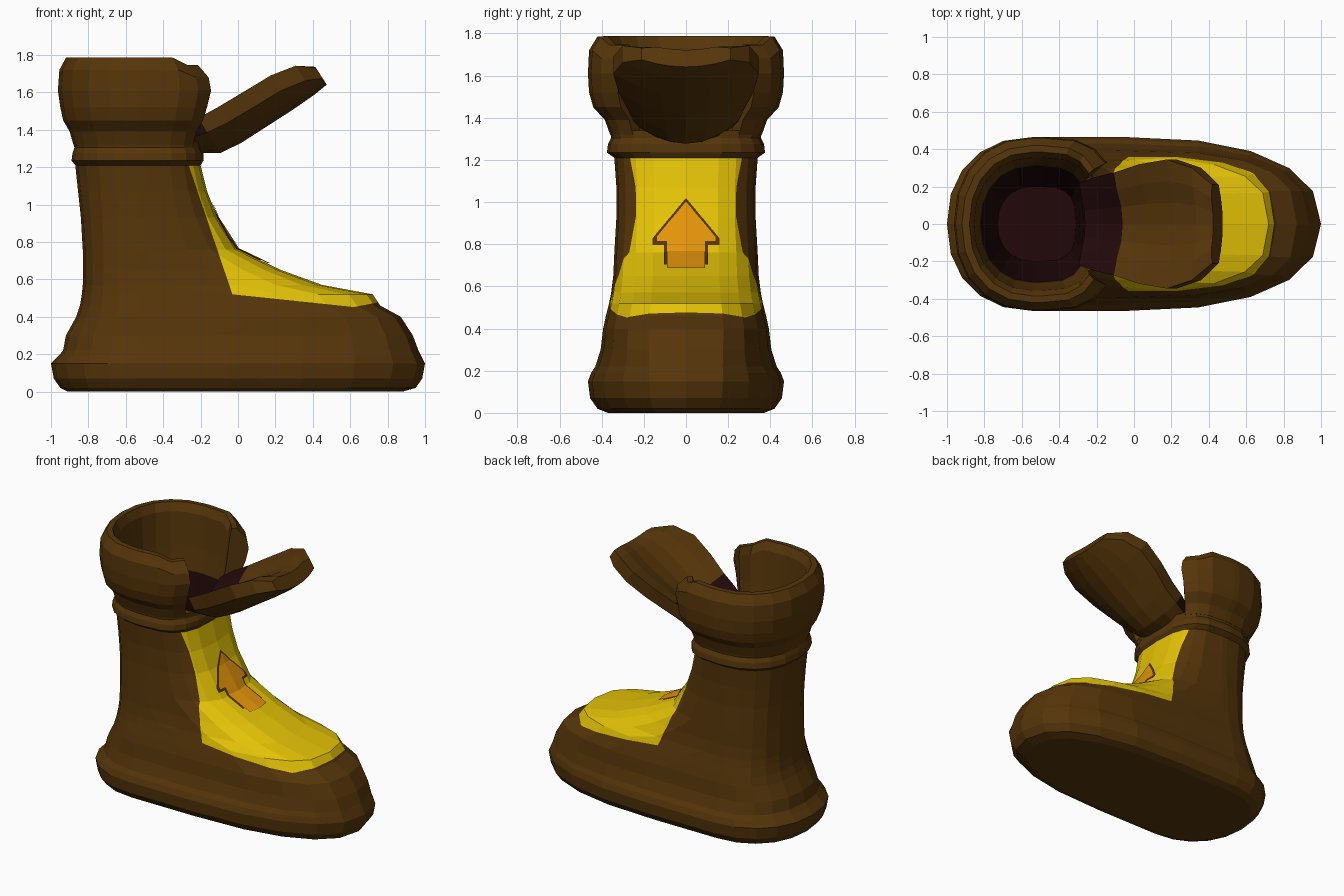
import bpy, bmesh, math
from mathutils import Vector
from mathutils.bvhtree import BVHTree

if "Cube" in bpy.data.objects:
    bpy.data.objects.remove(bpy.data.objects["Cube"])


def material(name, rgb):
    m = bpy.data.materials.new(name)
    m.diffuse_color = (*rgb, 1)
    m.use_nodes = True
    m.node_tree.nodes["Principled BSDF"].inputs["Base Color"].default_value = m.diffuse_color
    return m


BROWN = material("brown leather", (0.092, 0.036, 0.003))
YELLOW = material("yellow panel", (0.77, 0.54, 0.002))
ORANGE = material("orange arrow", (0.77, 0.295, 0.003))
MAROON = material("dark maroon lining", (0.015, 0.0025, 0.003))


def finish(bm, name, mats):
    me = bpy.data.meshes.new(name)
    bm.to_mesh(me)
    bm.free()
    for m in mats:
        me.materials.append(m)
    ob = bpy.data.objects.new(name, me)
    bpy.context.collection.objects.link(ob)
    return ob


def loft(bm, rings, index_rule=lambda i: 0):
    """Bridge closed rings of equal size and cap both ends."""
    rows = [[bm.verts.new(p) for p in r] for r in rings]
    n = len(rows[0])
    for i in range(len(rows) - 1):
        a, b = rows[i], rows[i + 1]
        for j in range(n):
            k = (j + 1) % n
            bm.faces.new((a[j], a[k], b[k], b[j])).material_index = index_rule(i)
    bm.faces.new(rows[0][::-1])
    bm.faces.new(rows[-1]).material_index = index_rule(len(rows) - 1)
    bmesh.ops.recalc_face_normals(bm, faces=bm.faces[:])


def bisect(bm, co, no):
    bmesh.ops.bisect_plane(bm, geom=bm.verts[:] + bm.edges[:] + bm.faces[:],
                           plane_co=co, plane_no=no)


def ring(z, xb, xf, w, c=-0.5, e=3.0, heel=-0.54):
    """Horizontal outline: squarish front quarter, rounder heel quarter, mirrored."""
    half = []
    for i in range(6):
        t = math.radians(18 * i)
        k = 2 / e
        half.append((c + (xf - c) * max(0, math.cos(t)) ** k, w * math.sin(t) ** k))
    for i in range(6):
        t = math.radians(18 * i)
        k = 2 / 2.2
        half.append((heel - (heel - xb) * math.sin(t) ** k, w * max(0, math.cos(t)) ** k))
    half[-1] = (xb, 0)
    pts = half + [(x, -y) for x, y in half[-2:0:-1]]
    return [Vector((x, y, z)) for x, y in pts]


# Boot body: sole, foot, shaft and ankle ridge, then down the inside
outer = [
    (0.0, -0.91, 0.88, 0.37, -0.05, 2.4), (0.02, -0.95, 0.95, 0.42, -0.05, 2.4),
    (0.07, -0.985, 0.985, 0.455, -0.05, 2.4), (0.15, -1.0, 1.0, 0.465, -0.05, 2.4),
    (0.19, -0.96, 0.98, 0.45, -0.05, 2.5), (0.22, -0.935, 0.965, 0.43, -0.07, 2.6),
    (0.30, -0.92, 0.935, 0.405, -0.1, 2.8), (0.40, -0.865, 0.87, 0.393, -0.12),
    (0.46, -0.845, 0.76, 0.38, -0.18), (0.52, -0.835, 0.72, 0.365, -0.25),
    (0.57, -0.83, 0.45, 0.355, -0.38), (0.65, -0.83, 0.23, 0.345, -0.45),
    (0.76, -0.83, 0.0, 0.34), (0.93, -0.84, -0.11, 0.33), (1.07, -0.855, -0.165, 0.33),
    (1.21, -0.87, -0.2, 0.34), (1.235, -0.89, -0.185, 0.375), (1.275, -0.885, -0.185, 0.37),
    (1.305, -0.875, -0.2, 0.355), (1.34, -0.885, -0.2, 0.362),
]
inner = [(1.34, -0.82, -0.25, 0.31), (1.2, -0.80, -0.27, 0.29),
         (0.9, -0.77, -0.29, 0.25), (0.5, -0.73, -0.31, 0.2)]
bm = bmesh.new()
loft(bm, [ring(*r) for r in outer + inner], lambda i: 3 if i >= len(outer) else 0)

# Yellow instep panel: cut along slanted lines, colour what lies in front and above
cuts = [((-0.25, 1.17), (-0.03, 0.52)), ((-0.03, 0.52), (0.62, 0.452)),
        ((0.62, 0.452), (0.74, 0.475))]
planes = []
for (x0, z0), (x1, z1) in cuts:
    co, no = Vector((x0, 0, z0)), Vector((z0 - z1, 0, x1 - x0)).normalized()
    planes.append((co, no))
    bisect(bm, co, no)
for f in bm.faces:
    m = f.calc_center_median()
    if f.material_index == 0 and 0.4 < m.z < 1.21 and all((m - co).dot(no) > 0 for co, no in planes):
        f.material_index = 1
surface = BVHTree.FromBMesh(bm)
finish(bm, "boot_body", [BROWN, YELLOW, ORANGE, MAROON])


# Arrow on the instep: head and stem as thin plates laid on the surface
def plate(name, tip, wing, wing_z, head_z, stem, base_z, lift, mat):
    bm = bmesh.new()
    shapes = [[(0, tip), (-wing, wing_z), (-wing, head_z), (wing, head_z), (wing, wing_z)],
              [(-stem, head_z), (-stem, base_z), (stem, base_z), (stem, head_z)]]
    for pts in shapes:
        bm.faces.new([bm.verts.new((0, y, z)) for y, z in pts]).normal_update()
    for z in (0.72, 0.76, 0.80, 0.85, 0.93):
        bisect(bm, (0, 0, z), (0, 0, 1))
    for y in (-0.08, 0, 0.08):
        bisect(bm, (0, y, 0), (0, 1, 0))
    for v in bm.verts:
        hit, normal, _, _ = surface.ray_cast(Vector((2, v.co.y, v.co.z)), Vector((-1, 0, 0)))
        if hit:
            v.co = hit + Vector((normal.x, 0, normal.z)) * lift
    for f in bm.faces:
        f.normal_update()
        if f.normal.x < 0:
            f.normal_flip()
    finish(bm, name, [mat])


plate("arrow_outline", 1.018, 0.16, 0.825, 0.795, 0.105, 0.70, 0.004, BROWN)
plate("arrow", 1.0, 0.14, 0.83, 0.81, 0.09, 0.68, 0.008, ORANGE)

# Cuff: closed wall section swept round the ankle, open at the front
cuff = [
    (1.32, -0.88, -0.2, 0.36), (1.39, -0.9, -0.18, 0.385), (1.45, -0.935, -0.14, 0.44),
    (1.52, -0.95, -0.115, 0.46), (1.61, -0.963, -0.09, 0.465), (1.72, -0.955, -0.105, 0.46),
    (1.785, -0.92, -0.17, 0.42), (1.787, -0.88, -0.2, 0.385), (1.73, -0.855, -0.2, 0.355),
    (1.5, -0.84, -0.22, 0.335), (1.32, -0.82, -0.25, 0.31),
]
rings = [ring(*r) for r in cuff]
for r in rings:  # the top rim dips towards the opening
    for p in r:
        if p.z > 1.7 and p.x > -0.3:
            p.z -= 0.04
bm = bmesh.new()
loft(bm, [[r[j] for r in rings] for j in range(2, 21)])
finish(bm, "cuff", [BROWN])

# Tongue: cupped slab folded forward, lined at its root
origin = Vector((-0.06, 0, 1.28))
along = Vector((0.84, 0, 0.54)).normalized()
up = Vector((-along.z, 0, along.x))
stations = [  # distance along, half width, lift, thickness, cup
    (-0.13, 0.22, 0.08, 0.09, 0.09), (-0.03, 0.25, 0.015, 0.13, 0.13),
    (0.09, 0.275, 0.0, 0.14, 0.13), (0.25, 0.32, 0.0, 0.14, 0.125),
    (0.42, 0.345, 0.0, 0.14, 0.12), (0.56, 0.30, 0.005, 0.135, 0.09),
    (0.645, 0.21, 0.015, 0.095, 0.04),
]
steps = [i / 3 for i in range(-3, 4)]
sections = []
for s, w, lift, th, cup in stations:
    def point(v, extra):
        return origin + along * s + up * (lift + cup * v * v + extra) + Vector((0, w * v, 0))
    sections.append([point(v, 0) for v in steps]
                    + [point(v, th * (0.7 if abs(v) > 0.9 else 1)) for v in steps[::-1]])
bm = bmesh.new()
loft(bm, sections)
for f in bm.faces:
    f.normal_update()
    facing, s = f.normal.dot(up), (f.calc_center_median() - origin).dot(along)
    if (facing > 0.3 and s < 0.09) or (facing > -0.3 and s < -0.06):
        f.material_index = 1
finish(bm, "tongue", [BROWN, MAROON])
